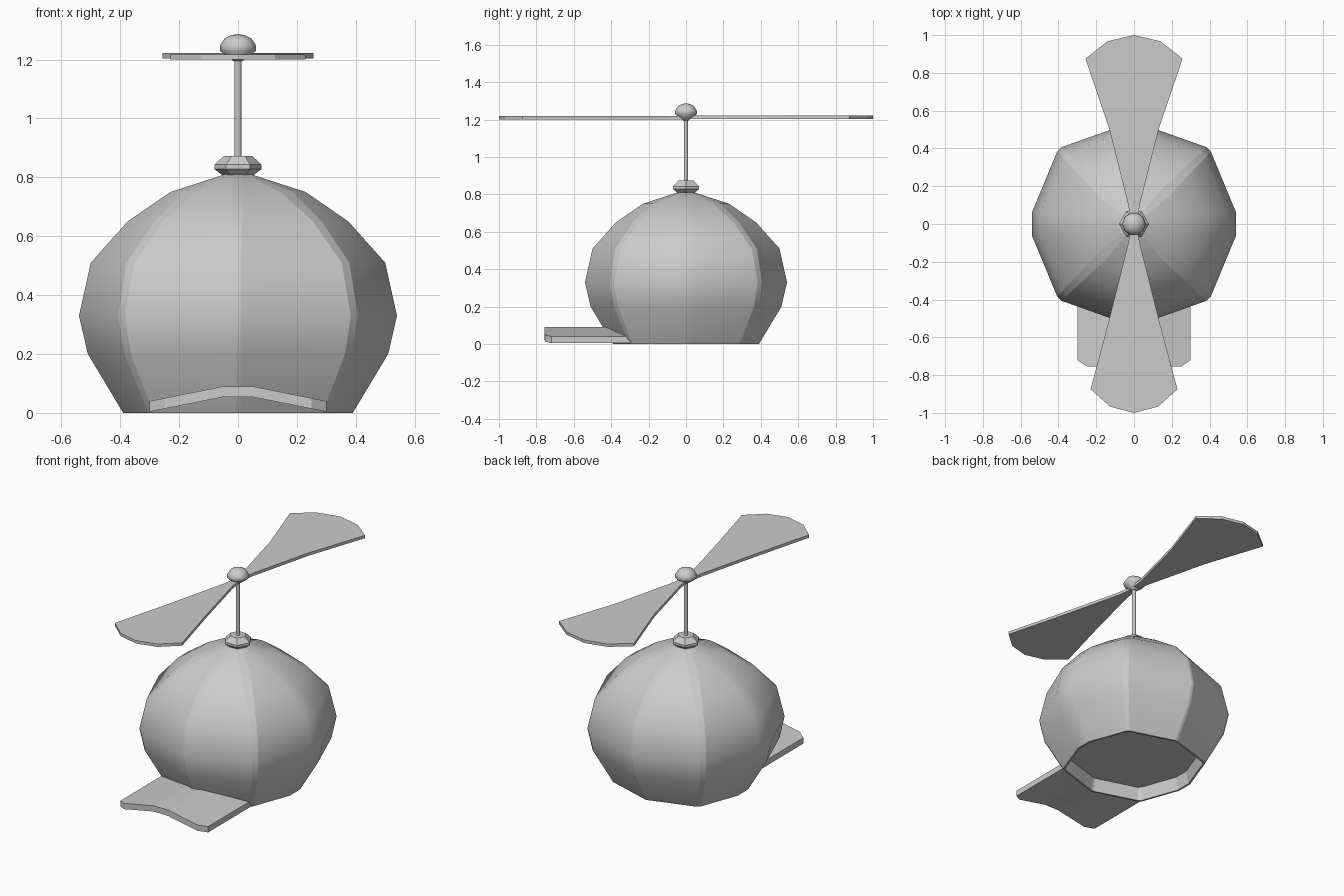
import bpy, bmesh, math

if "Cube" in bpy.data.objects:
    bpy.data.objects.remove(bpy.data.objects["Cube"], do_unlink=True)

grey = bpy.data.materials.new("plain_grey")
grey.use_nodes = True
COLOUR = (0.6, 0.6, 0.6, 1)
grey.diffuse_color = COLOUR
grey.node_tree.nodes["Principled BSDF"].inputs["Base Color"].default_value = COLOUR


def finish(name, bm):
    bmesh.ops.recalc_face_normals(bm, faces=bm.faces)
    mesh = bpy.data.meshes.new(name)
    bm.to_mesh(mesh)
    bm.free()
    mesh.materials.append(grey)
    ob = bpy.data.objects.new(name, mesh)
    bpy.context.collection.objects.link(ob)
    return ob


def loft(name, rings, sharp=(), smooth=False):
    """Skin a stack of closed rings, cap both ends, crease chosen columns."""
    bm = bmesh.new()
    rows = [[bm.verts.new(p) for p in ring] for ring in rings]
    n = len(rows[0])
    for a, b in zip(rows, rows[1:]):
        for i in range(n):
            j = (i + 1) % n
            bm.faces.new((a[i], a[j], b[j], b[i])).smooth = smooth
    bm.faces.new(rows[0])
    bm.faces.new(rows[-1])
    for a, b in zip(rows, rows[1:]):
        for i in sharp:
            bm.edges.get((a[i], b[i])).smooth = False
    for row in (rows[0], rows[-1]):
        for i in range(n):
            bm.edges.get((row[i], row[(i + 1) % n])).smooth = False
    return finish(name, bm)


def turned(name, profile, sides, smooth=False):
    """Revolve (radius, height) pairs about the z axis."""
    rings = [[(r * math.cos(math.tau * i / sides), r * math.sin(math.tau * i / sides), z)
              for i in range(sides)] for r, z in profile]
    return loft(name, rings, smooth=smooth)


# Cap dome: panels meeting at narrow seam strips
def dome_ring(z, r, d, w, e, s, k=1.0):
    q = [(r, w), (d + e, d - e), (d - e, d + e), (s, r)]
    pts = q + [(-x, y) for x, y in q[::-1]]
    pts += [(x, -y) for x, y in pts[::-1]]
    return [(x * k, y * k, z) for x, y in pts]


# height, axis radius, diagonal corner, side strip, corner seam, front seam
levels = [
    (0.00, 0.39, 0.295, 0.050, 0.008, 0.008),
    (0.20, 0.51, 0.375, 0.058, 0.011, 0.008),
    (0.33, 0.54, 0.395, 0.062, 0.012, 0.008),
    (0.51, 0.50, 0.365, 0.060, 0.013, 0.008),
    (0.65, 0.375, 0.270, 0.050, 0.015, 0.014),
    (0.75, 0.23, 0.165, 0.040, 0.020, 0.020),
    (0.81, 0.045, 0.032, 0.012, 0.006, 0.012),
]
SEAMS = [i for i in range(16) if i % 8 not in (0, 7)]
loft("cap_dome", [dome_ring(*v) for v in levels], SEAMS, smooth=True)

# Recessed underside: rim wall and lining, opening downwards
base = levels[0][1:]
lining = loft("cap_lining", [dome_ring(0.08, *base, k=0.93), dome_ring(-0.0, *base, k=0.97)])
bm = bmesh.new()
bm.from_mesh(lining.data)
bmesh.ops.delete(bm, geom=[f for f in bm.faces if f.calc_center_median().z < 0.01],
                 context='FACES_ONLY')
bmesh.ops.reverse_faces(bm, faces=bm.faces)
bm.to_mesh(lining.data)
bm.free()

# Remove the flat cap under the dome and join it to the lining with a rim
dome = bpy.data.objects["cap_dome"]
bm = bmesh.new()
bm.from_mesh(dome.data)
bottom = [f for f in bm.faces if f.calc_center_median().z < 0.01]
edges = list(bottom[0].edges)
bmesh.ops.delete(bm, geom=bottom, context='FACES_ONLY')
lip = bmesh.ops.extrude_edge_only(bm, edges=edges)["geom"]
for v in lip:
    if isinstance(v, bmesh.types.BMVert):
        v.co.x *= 0.97
        v.co.y *= 0.97
for e in edges:
    e.smooth = False
bm.to_mesh(dome.data)
bm.free()

# Arched brim: cross sections swept from one side to the other
half = [(0.30, 0.04, -0.72, -0.30), (0.25, 0.05, -0.755, -0.315), (0.05, 0.09, -0.757, -0.375)]
stations = [(-x, z, f, b) for x, z, f, b in half] + half[::-1]
loft("brim", [[(x, f, z), (x, b, z), (x, b, z - 0.036), (x, f, z - 0.036)]
              for x, z, f, b in stations])

# Collar, rod and hub
turned("collar", [(0.05, 0.805), (0.08, 0.828), (0.08, 0.843), (0.048, 0.873)], 6)
turned("rod", [(0.012, 0.86), (0.012, 1.21)], 8, smooth=True)
turned("hub", [(0.015, 1.195), (0.062, 1.23), (0.06, 1.25), (0.045, 1.272),
               (0.022, 1.283), (0.004, 1.286)], 10, smooth=True)


# Propeller blades: fan outlines with a little thickness
def blade(name, direction, width, z):
    side = [(0.015, 0.0), (0.03, 0.1), (0.13, 0.5), (width, 0.875), (width * 0.55, 0.967)]
    outline = side + [(0, 1.0)] + [(-x, y) for x, y in side[::-1]]
    loft(name, [[(x, y * direction, h) for x, y in outline] for h in (z, z + 0.018)])


blade("rear_blade", 1, 0.257, 1.204)
blade("front_blade", -1, 0.23, 1.2)
